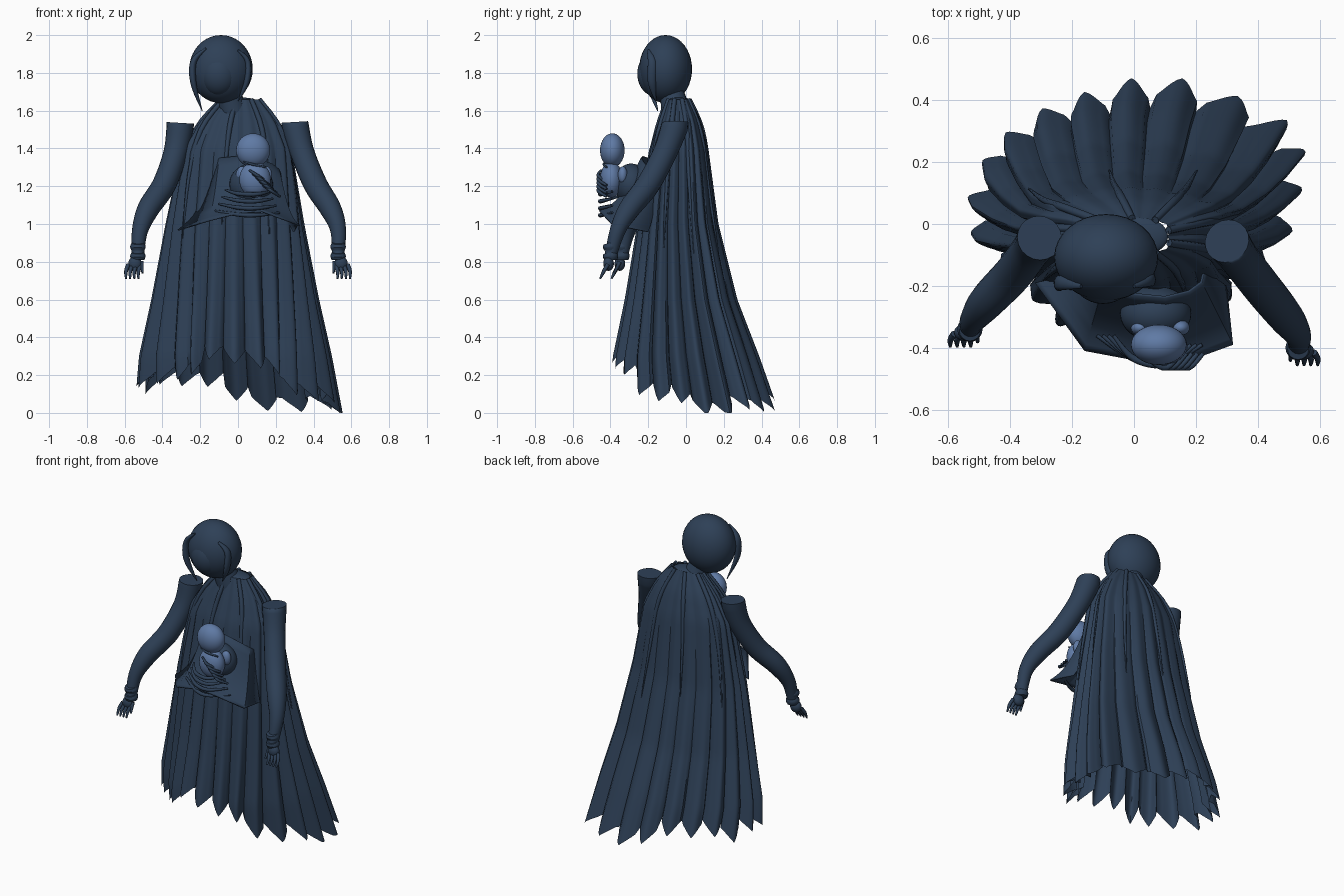
import bpy, bmesh, math, random
from mathutils import Vector

random.seed(4)
cube = bpy.data.objects.get("Cube")
if cube:
    bpy.data.objects.remove(cube)


def material(name, rgb):
    m = bpy.data.materials.new(name)
    m.use_nodes = True
    m.diffuse_color = (*rgb, 1)
    m.node_tree.nodes["Principled BSDF"].inputs["Base Color"].default_value = (*rgb, 1)
    return m


NAVY = material("dark navy", (0.027, 0.051, 0.094))
BLUE = material("pale blue", (0.115, 0.195, 0.375))


def finish(name, bm, mat, angle=50):
    bmesh.ops.recalc_face_normals(bm, faces=bm.faces)
    me = bpy.data.meshes.new(name)
    bm.to_mesh(me)
    bm.free()
    ob = bpy.data.objects.new(name, me)
    bpy.context.collection.objects.link(ob)
    me.materials.append(mat)
    bpy.ops.object.select_all(action="DESELECT")
    ob.select_set(True)
    bpy.context.view_layer.objects.active = ob
    bpy.ops.object.shade_smooth_by_angle(angle=math.radians(angle))
    return ob


def skin(bm, rows, closed=True, caps=False):
    """Bridge rows of points with quads."""
    grid = [[bm.verts.new(p) for p in row] for row in rows]
    n = len(grid[0])
    for a, b in zip(grid, grid[1:]):
        for i in range(n if closed else n - 1):
            j = (i + 1) % n
            bm.faces.new((a[i], a[j], b[j], b[i]))
    if caps:
        bm.faces.new(grid[0])
        bm.faces.new(grid[-1])


def spline(keys, steps):
    """Smooth curve through key tuples of any length."""
    out = []
    k = [keys[0], *keys, keys[-1]]
    for s in range(len(keys) - 1):
        for i in range(steps):
            t = i / steps
            out.append([0.5 * (2 * b + (c - a) * t + (2 * a - 5 * b + 4 * c - d) * t * t
                        + (3 * b - a - 3 * c + d) * t ** 3)
                        for a, b, c, d in zip(*k[s:s + 4])])
    return out + [list(keys[-1])]


def tube(name, keys, mat=NAVY, sides=16, steps=6, flat=1.0):
    """Tapered tube through (x, y, z, radius) keys."""
    path = spline(keys, steps)
    pts = [Vector(p[:3]) for p in path]
    rows = []
    for i, p in enumerate(path):
        d = (pts[min(i + 1, len(pts) - 1)] - pts[max(i - 1, 0)]).normalized()
        u = d.cross(Vector((0, 1, 0.01))).normalized()
        v = d.cross(u)
        rows.append([pts[i] + p[3] * (u * math.cos(a) * flat + v * math.sin(a))
                     for a in (2 * math.pi * k / sides for k in range(sides))])
    bm = bmesh.new()
    skin(bm, rows, caps=True)
    return finish(name, bm, mat)


def ball(name, centre, radii, mat=NAVY):
    bm = bmesh.new()
    bmesh.ops.create_uvsphere(bm, u_segments=32, v_segments=20, radius=1)
    for v in bm.verts:
        v.co = Vector(centre) + Vector(c * r for c, r in zip(v.co, radii))
    return finish(name, bm, mat)


# Pleated cloak: section table of z, right x, left x, front y, back y
SECTIONS = [(1.66, -0.09, 0.11, -0.1, 0.02), (1.55, -0.2, 0.2, -0.14, 0.075),
            (1.4, -0.29, 0.27, -0.19, 0.115), (1.0, -0.37, 0.33, -0.25, 0.165),
            (0.6, -0.44, 0.4, -0.31, 0.26), (0.3, -0.5, 0.46, -0.365, 0.37),
            (0.0, -0.52, 0.51, -0.38, 0.47)]


def section(z):
    for a, b in zip(SECTIONS, SECTIONS[1:]):
        if z >= b[0]:
            t = min(1, (a[0] - z) / (a[0] - b[0]))
            return [p + (q - p) * t for p, q in zip(a, b)]
    return SECTIONS[-1]


PLEATS, PER, ROWS = 22, 12, 36
jag = [random.uniform(-0.06, 0.05) for _ in range(PLEATS)]
fold = [random.uniform(0.6, 1.2) for _ in range(PLEATS)]


def hem(col):
    a = 2 * math.pi * col / (PLEATS * PER)
    k, f = divmod(col / PER, 1)
    front = max(0, -math.sin(a))
    base = 0.11 + 0.12 * front - 0.06 * math.cos(a) + jag[int(k) % PLEATS]
    return max(0.0, base + 0.08 * abs(2 * f - 1) - 0.03 * (1 - front))


def fullness(c, s, t):
    """How far each quarter of the cloak swells or pinches sideways."""
    if s > 0:
        return 0.22 if c > 0 else 0.22 - 0.2 * t
    return 0.24 - 0.44 * t if c > 0 else 0.12 - 0.34 * t


def cloak_point(row, col):
    a = 2 * math.pi * col / (PLEATS * PER)
    t = row / ROWS
    z = 1.66 + (hem(col) - 1.66) * t
    _, x0, x1, yf, yb = section(z)
    c, s = math.cos(a), math.sin(a)
    k, f = divmod(col / PER, 1)
    # rounded folds with a narrow crease between them
    crease = 1.0 if f == 0 else 0.0
    depth = (0.03 + 0.06 * t) * fold[int(k) % PLEATS]
    wave = 1 - depth * 0.6 * math.cos(2 * math.pi * f) - 0.06 * t * crease
    swell = 1 + fullness(c, s, t) * math.sin(2 * a) ** 2
    cx, cy = (x0 + x1) / 2, (yf + yb) / 2
    return Vector((cx + (x1 - x0) / 2 * c * wave * swell, cy + (yb - yf) / 2 * s * wave, z))


bm = bmesh.new()
skin(bm, [[cloak_point(r, c) for c in range(PLEATS * PER)] for r in range(ROWS + 1)])
finish("pleated_cloak", bm, NAVY, 40)
ball("collar_base", (0.01, -0.04, 1.645), (0.1, 0.065, 0.025))

# Gathered cords of fabric from the collar
for i in range(9):
    col = int((i + 0.5) * PLEATS * PER / 9)
    keys = [(*cloak_point(r, col), w) for r, w in ((0, 0.012), (4, 0.014), (10, 0.01), (18, 0.003))]
    tube("collar_fold", keys, sides=8, steps=4)

# Head, face, neck and side locks
ball("hooded_head", (-0.09, -0.108, 1.82), (0.168, 0.14, 0.18))
ball("face", (-0.1, -0.16, 1.795), (0.105, 0.098, 0.12))
tube("neck", [(-0.06, -0.08, 1.72, 0.06), (-0.02, -0.05, 1.58, 0.08)])
tube("right_lock", [(-0.17, -0.2, 1.93, 0.008), (-0.235, -0.19, 1.86, 0.024),
                    (-0.235, -0.19, 1.74, 0.022), (-0.19, -0.15, 1.6, 0.003)], flat=0.7)
tube("left_lock", [(-0.0, -0.2, 1.92, 0.008), (0.05, -0.18, 1.86, 0.022),
                   (0.045, -0.18, 1.75, 0.022), (0.0, -0.16, 1.65, 0.003)], flat=0.7)

# Sleeves, cuffs and hands
ARMS = {
    "right": (-1, [(-0.305, -0.045, 1.525, 0.073), (-0.33, -0.08, 1.38, 0.064),
                   (-0.39, -0.16, 1.21, 0.063), (-0.475, -0.25, 1.08, 0.058),
                   (-0.52, -0.31, 0.96, 0.042), (-0.53, -0.34, 0.83, 0.032)]),
    "left": (1, [(0.3, -0.055, 1.53, 0.073), (0.34, -0.11, 1.38, 0.064),
                 (0.41, -0.2, 1.21, 0.063), (0.49, -0.3, 1.08, 0.057),
                 (0.53, -0.36, 0.97, 0.042), (0.53, -0.4, 0.83, 0.032)]),
}
for side, (sx, keys) in ARMS.items():
    sleeve = tube(side + "_sleeve", keys, sides=20)
    # square off the shoulder opening to a level edge
    for v in sleeve.data.vertices[:20]:
        v.co.z = keys[0][2] + 0.01 + 0.06 * (abs(v.co.x) - 0.3)
    x, y, z, r = keys[-1]
    for dz in (0.0, 0.05):
        tube(side + "_cuff", [(x, y - 0.005, z + dz + 0.02, 0.034),
                              (x, y, z + dz, 0.041), (x, y, z + dz - 0.02, 0.034)])
    ball(side + "_palm", (x + sx * 0.015, y - 0.01, z - 0.04), (0.036, 0.028, 0.038))
    for i in range(4):
        fx = x + sx * (i * 0.022 - 0.015)
        tube(side + "_finger", [(fx, y - 0.015, z - 0.045, 0.011),
                                (fx + sx * 0.012, y - 0.035, z - 0.08, 0.01),
                                (fx + sx * 0.012, y - 0.055, z - 0.12, 0.005)], sides=8, steps=3)
    tube(side + "_thumb", [(x - sx * 0.02, y - 0.01, z - 0.03, 0.011),
                           (x - sx * 0.025, y - 0.04, z - 0.09, 0.006)], sides=8)

# Flared chest drape: domed top sweeping out to an angular lower edge
TOP = [(-0.13, -0.15, 1.3), (-0.1, -0.2, 1.35), (0.0, -0.23, 1.36),
       (0.1, -0.24, 1.35), (0.18, -0.22, 1.32), (0.22, -0.19, 1.29), (0.23, -0.15, 1.26)]
LOW = [(-0.32, -0.19, 0.97), (-0.16, -0.41, 1.02), (0.0, -0.44, 1.06),
       (0.13, -0.46, 1.07), (0.21, -0.43, 1.04), (0.32, -0.39, 1.0), (0.3, -0.2, 0.96)]
rows = []
for r in range(11):
    t = r / 10
    rows.append([Vector(a).lerp(Vector(b), t) + Vector((0, 0, -0.06 * math.sin(math.pi * t)))
                 for a, b in zip(TOP, LOW)])
bm = bmesh.new()
skin(bm, rows, closed=False)
drape = finish("chest_drape", bm, NAVY, 30)
solid = drape.modifiers.new("thickness", "SOLIDIFY")
solid.thickness = 0.008
ball("chest", (0.07, -0.29, 1.21), (0.115, 0.09, 0.11))

# Curved bands below the small figure
for i in range(4):
    z = 1.05 + i * 0.037
    w = 0.17 - i * 0.018
    tube("waist_band", [(0.05 - w, -0.36, z + 0.02, 0.006), (0.0, -0.435, z, 0.011),
                        (0.1, -0.452, z - 0.003, 0.011), (0.05 + w, -0.39, z + 0.01, 0.006)], sides=8)

# Small carried figure
ball("figure_head", (0.08, -0.39, 1.39), (0.09, 0.065, 0.09), BLUE)
ball("figure_body", (0.09, -0.395, 1.235), (0.083, 0.06, 0.095), BLUE)
for x in (0.02, 0.15):
    ball("figure_shoulder", (x, -0.335, 1.26), (0.03, 0.025, 0.045), BLUE)
tube("figure_collar", [(0.03, -0.425, 1.33, 0.004), (0.08, -0.435, 1.315, 0.007),
                       (0.15, -0.42, 1.3, 0.005)], sides=8)

# Slanted clasping bars
for i in range(5):
    z = 1.285 - i * 0.02
    x = 0.06 + i * 0.018
    tube("clasp_bar", [(x, -0.45, z, 0.006), (x + 0.045, -0.465, z - 0.03, 0.009),
                       (x + 0.09, -0.42, z - 0.06, 0.007)], sides=8, steps=4)
